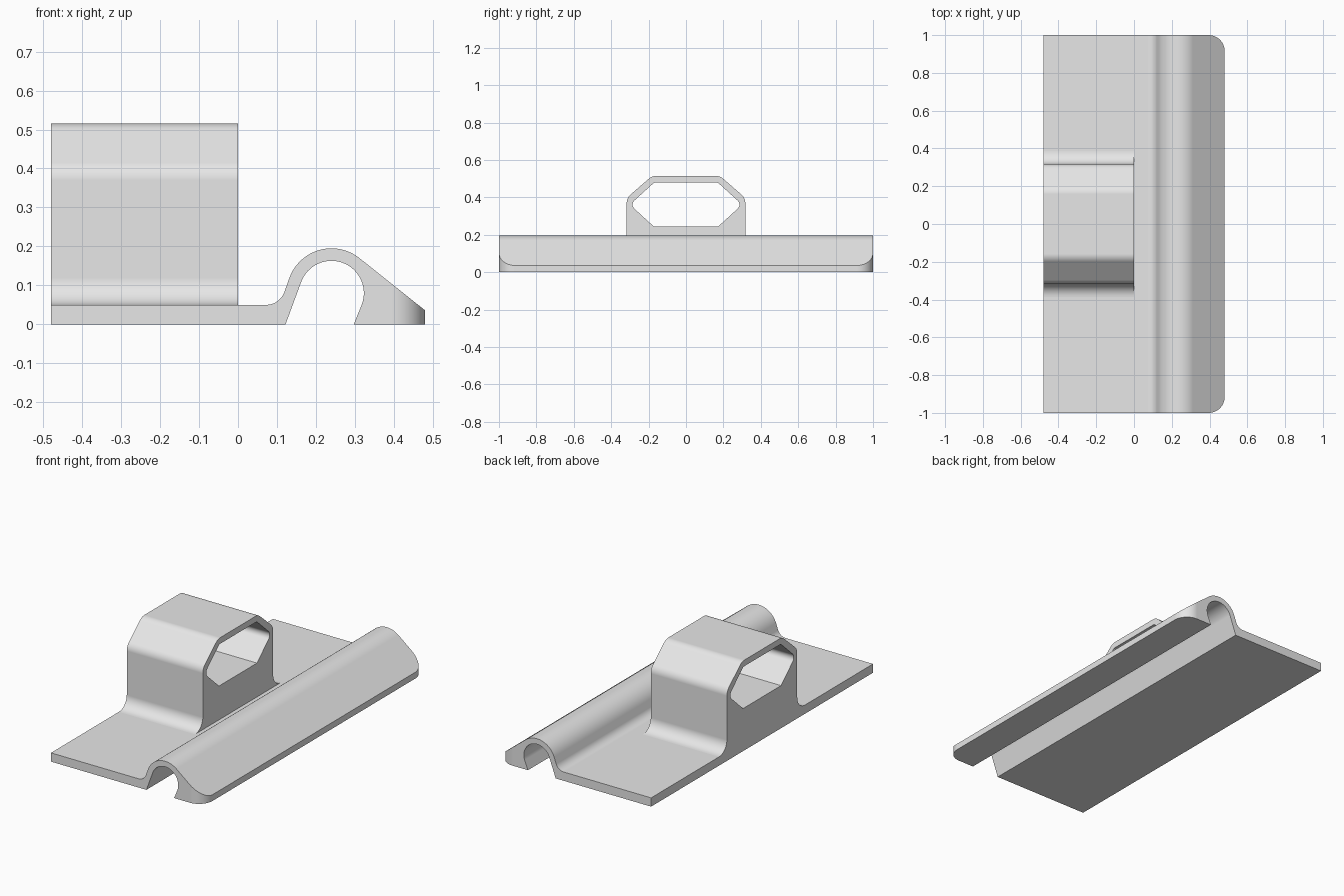
import bpy, bmesh, math
from mathutils import Vector

cube = bpy.data.objects.get("Cube")
if cube:
    bpy.data.objects.remove(cube, do_unlink=True)

grey = bpy.data.materials.new("light_grey")
grey.use_nodes = True
grey.diffuse_color = (0.8, 0.8, 0.8, 1)
grey.node_tree.nodes["Principled BSDF"].inputs["Base Color"].default_value = (0.8, 0.8, 0.8, 1)


def arc(cx, cy, r, a0, a1, n=16):
    """Points on an arc, angles in degrees."""
    angles = [math.radians(a0 + (a1 - a0) * i / n) for i in range(n + 1)]
    return [(cx + r * math.cos(a), cy + r * math.sin(a)) for a in angles]


def rounded(corners, n=10):
    """Closed outline from (x, y, radius) corners, each rounded by its radius."""
    out = []
    for i, (x, y, r) in enumerate(corners):
        p = Vector((x, y))
        if r == 0:
            out.append((x, y))
            continue
        a = (Vector(corners[i - 1][:2]) - p).normalized()
        b = (Vector(corners[(i + 1) % len(corners)][:2]) - p).normalized()
        half = a.angle(b) / 2
        c = p + (a + b).normalized() * (r / math.sin(half))
        start = p + a * (r / math.tan(half)) - c
        end = p + b * (r / math.tan(half)) - c
        a0 = math.degrees(math.atan2(start.y, start.x))
        a1 = math.degrees(math.atan2(end.y, end.x))
        turn = (a1 - a0 + 180) % 360 - 180
        out += arc(c.x, c.y, r, a0, a0 + turn, n)
    return out


def prism(name, outline, axis, lo, hi):
    """Extrude a 2D outline along an axis from lo to hi."""
    place = {"x": lambda u, v, d: (d, u, v),
             "y": lambda u, v, d: (u, d, v),
             "z": lambda u, v, d: (u, v, d)}[axis]
    bm = bmesh.new()
    face = bm.faces.new([bm.verts.new(place(u, v, lo)) for u, v in outline])
    ext = bmesh.ops.extrude_face_region(bm, geom=[face])
    verts = [e for e in ext["geom"] if isinstance(e, bmesh.types.BMVert)]
    bmesh.ops.translate(bm, verts=verts, vec=Vector(place(0, 0, hi - lo)))
    bmesh.ops.recalc_face_normals(bm, faces=bm.faces)
    mesh = bpy.data.meshes.new(name)
    bm.to_mesh(mesh)
    bm.free()
    mesh.materials.append(grey)
    ob = bpy.data.objects.new(name, mesh)
    bpy.context.collection.objects.link(ob)
    return ob


def combine(ob, other, operation):
    """Apply a boolean and remove the second object."""
    mod = ob.modifiers.new("combine", "BOOLEAN")
    mod.operation, mod.solver, mod.object = operation, "EXACT", other
    bpy.context.view_layer.objects.active = ob
    bpy.ops.object.modifier_apply(modifier=mod.name)
    bpy.data.objects.remove(other, do_unlink=True)


# Base plate with the open arched channel and sloping lip
profile = [(-0.6, 0), (-0.6, 0.05)]
profile += arc(0.072, 0.10, 0.05, -90, -20)
profile += arc(0.24, 0.08, 0.115, 160, 51.6, 24)
profile += [(0.51, 0.012), (0.51, 0), (0.297, 0)]
profile += arc(0.24, 0.08, 0.083, -20, 160, 32)
profile += [(0.122, 0)]
clip = prism("clip_bracket", profile, "y", -1.1, 1.1)

# Handle block with flared feet and chamfered shoulders
half = [(0.5, 0.03, 0), (0.5, 0.05, 0), (0.317, 0.05, 0.07),
        (0.317, 0.397, 0.06), (0.181, 0.515, 0.06)]
half[:2] = [(0.387, 0.03, 0), (0.388, 0.05, 0)]
mirror = [(-x, z, r) for x, z, r in reversed(half)]
handle = prism("handle", rounded(half + mirror), "x", -0.6, 0)

# Six-sided opening through the handle
opening_half = [(0.171, 0.243, 0), (0.300, 0.361, 0.03), (0.169, 0.480, 0.025)]
opening = rounded(opening_half + [(-x, z, r) for x, z, r in reversed(opening_half)])
combine(handle, prism("handle_opening", opening, "x", -0.8, 0.2), "DIFFERENCE")
combine(clip, handle, "UNION")

# Trim to the plan shape with two rounded lip corners
plan = rounded([(-0.48, -1, 0), (0.48, -1, 0.085), (0.48, 1, 0.085), (-0.48, 1, 0)], 12)
combine(clip, prism("plan_trim", plan, "z", -0.2, 0.8), "INTERSECT")

# Smooth curves, crisp edges
bpy.ops.object.select_all(action="DESELECT")
clip.select_set(True)
bpy.context.view_layer.objects.active = clip
bpy.ops.object.shade_smooth_by_angle(angle=math.radians(30))
weighted = clip.modifiers.new("weighted_normals", "WEIGHTED_NORMAL")
weighted.keep_sharp = True
